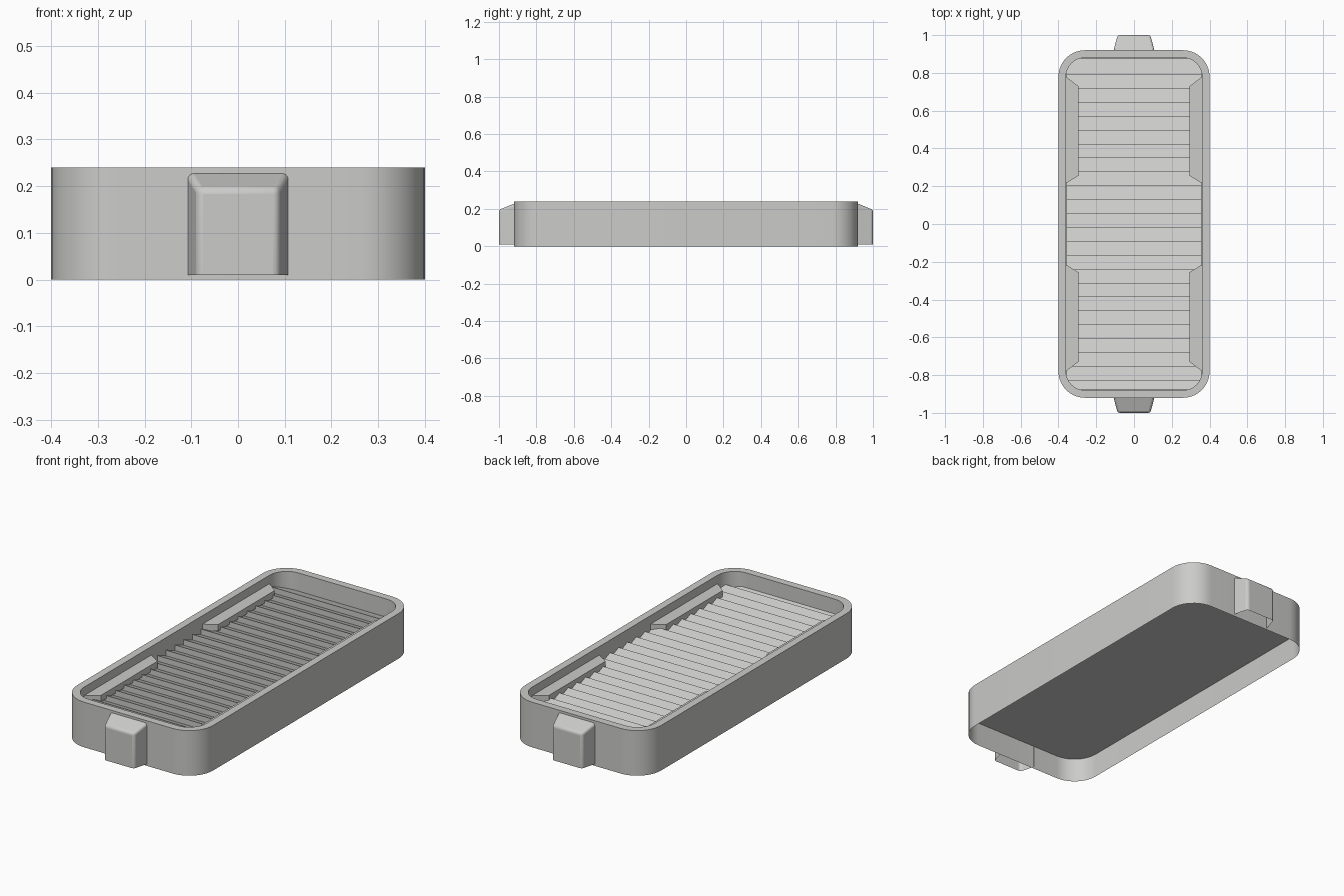
import bpy, bmesh
from math import pi, sin, cos

cube = bpy.data.objects.get("Cube")
if cube:
    bpy.data.objects.remove(cube, do_unlink=True)

grey = bpy.data.materials.new("light_grey")
grey.use_nodes = True
colour = (0.6, 0.6, 0.59, 1)
grey.diffuse_color = colour
grey.node_tree.nodes["Principled BSDF"].inputs["Base Color"].default_value = colour


def make(name, verts, faces, angle=0.6):
    mesh = bpy.data.meshes.new(name)
    mesh.from_pydata(verts, [], faces)
    mesh.materials.append(grey)
    obj = bpy.data.objects.new(name, mesh)
    bpy.context.collection.objects.link(obj)
    bpy.ops.object.select_all(action='DESELECT')
    obj.select_set(True)
    bpy.context.view_layer.objects.active = obj
    bpy.ops.object.shade_smooth_by_angle(angle=angle)
    return obj


def rounded_loop(hx, hy, r, z, steps=10):
    """Counter-clockwise rounded rectangle."""
    pts = []
    for q, (sx, sy) in enumerate([(1, 1), (-1, 1), (-1, -1), (1, -1)]):
        for i in range(steps + 1):
            a = (q + i / steps) * pi / 2
            pts.append((sx * (hx - r) + r * cos(a), sy * (hy - r) + r * sin(a), z))
    return pts


# Tray shell: outer wall, flat rim, inner wall, open underneath
FLOOR = 0.13
loops = [rounded_loop(0.4, 0.92, 0.14, 0), rounded_loop(0.4, 0.92, 0.14, 0.24),
         rounded_loop(0.36, 0.88, 0.1, 0.24), rounded_loop(0.36, 0.88, 0.1, FLOOR)]
n = len(loops[0])
faces = [(k * n + i, k * n + (i + 1) % n, (k + 1) * n + (i + 1) % n, (k + 1) * n + i)
         for k in range(3) for i in range(n)]
make("tray_shell", sum(loops, []), faces)

# Flat underside set up inside the shell
make("tray_underside", rounded_loop(0.4, 0.92, 0.14, FLOOR), [tuple(reversed(range(n)))])

# Sawtooth floor: upright risers facing the front, slopes falling to the back
PITCH, LOW, HIGH, END = 0.0736, 0.145, 0.175, 0.877
profile = [(END, LOW)]
for k in range(23):
    y = 0.79 - k * PITCH
    profile += [(y, HIGH), (y, LOW)]
profile.append((-END, LOW + (HIGH - LOW) * 0.6))
verts = [(s * 0.358, y, z) for y, z in profile for s in (-1, 1)]
faces = [(2 * i, 2 * i + 2, 2 * i + 3, 2 * i + 1) for i in range(len(profile) - 1)]
make("ribbed_floor", verts, faces, angle=0.2)

# Four side bars with mitred ends
outline = [(0.36, 0.215), (0.36, 0.78), (0.295, 0.73), (0.295, 0.255)]
for sx, side in ((1, "left"), (-1, "right")):
    for sy, end in ((1, "back"), (-1, "front")):
        pts = [(sx * x, sy * y) for x, y in outline]
        if sx * sy < 0:
            pts.reverse()
        verts = [(x, y, z) for z in (0.16, 0.195) for x, y in pts]
        faces = [(0, 1, 2, 3), (7, 6, 5, 4)]
        faces += [(i, i + 4, (i + 1) % 4 + 4, (i + 1) % 4) for i in range(4)]
        make(f"side_bar_{end}_{side}", verts, faces, angle=0.2)

# End tabs: tapered, sloping top, softened edges, open underneath
for name, turn in (("front_tab", 0), ("back_tab", pi)):
    verts = [(-0.108, -0.918, 0.01), (-0.087, -1, 0.01), (0.087, -1, 0.01), (0.108, -0.918, 0.01),
             (-0.108, -0.918, 0.228), (-0.087, -1, 0.195), (0.087, -1, 0.195), (0.108, -0.918, 0.228)]
    tab = make(name, verts, [(0, 1, 5, 4), (1, 2, 6, 5), (2, 3, 7, 6), (4, 5, 6, 7)], angle=0.9)
    tab.rotation_euler.z = turn
    bevel = tab.modifiers.new("soft_edges", 'BEVEL')
    bevel.width = 0.012
    bevel.segments = 3
    bevel.limit_method = 'ANGLE'
